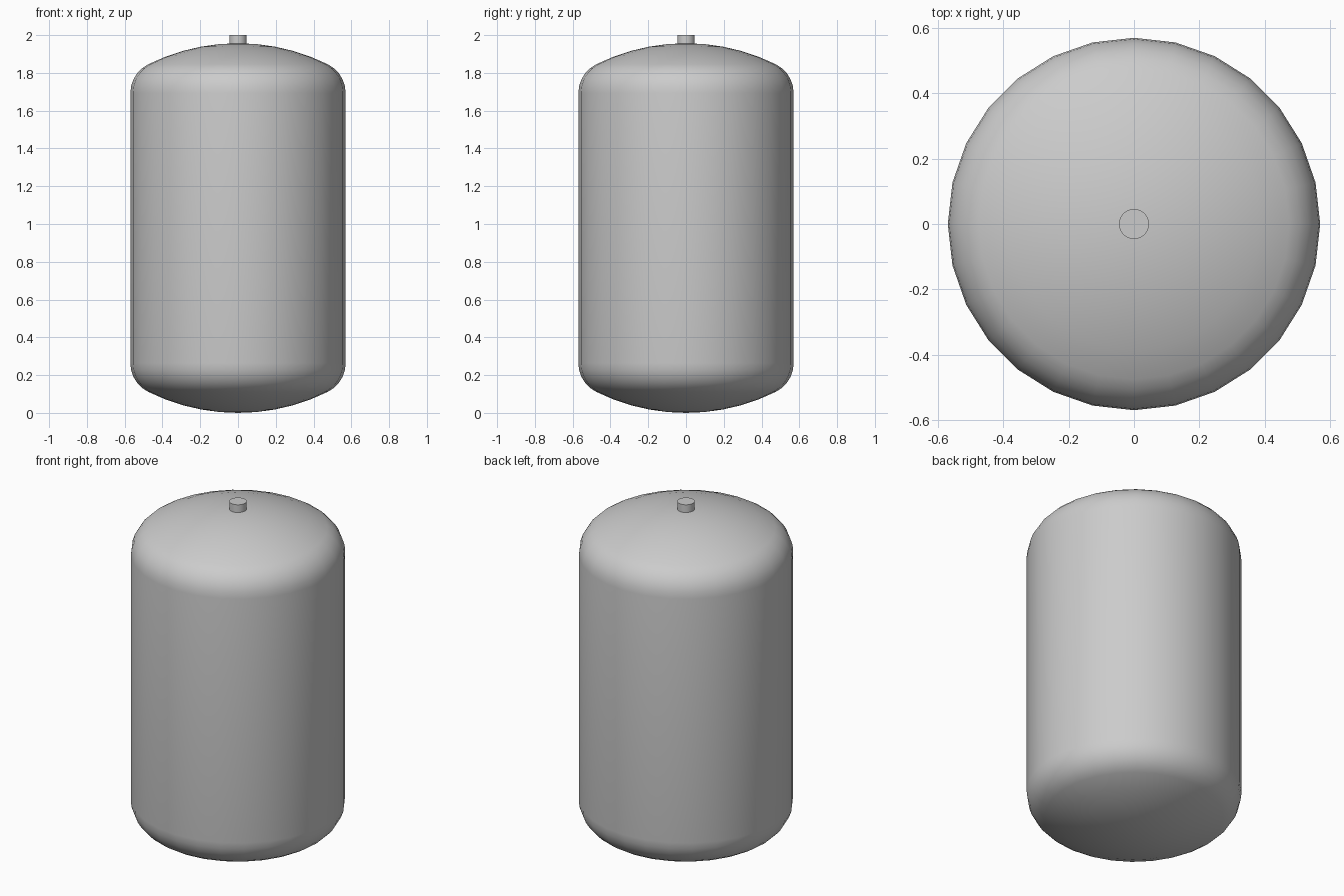
import bpy, bmesh, math

if "Cube" in bpy.data.objects:
    bpy.data.objects.remove(bpy.data.objects["Cube"])

SIDES = 28
RADIUS, CROWN, KNUCKLE = 0.57, 1.07, 0.17   # cylinder, dome and shoulder radii
TOP, MID = 1.957, 0.9785


def lathe(name, profile):
    """Revolve (radius, z) points around z; points on the axis become poles."""
    bm = bmesh.new()
    rings = []
    for r, z in profile:
        if r < 1e-6:
            rings.append([bm.verts.new((0, 0, z))] * SIDES)
        else:
            rings.append([bm.verts.new((r * math.cos(2 * math.pi * i / SIDES),
                                        r * math.sin(2 * math.pi * i / SIDES), z))
                          for i in range(SIDES)])
    for a, b in zip(rings, rings[1:]):
        for i in range(SIDES):
            j = (i + 1) % SIDES
            bm.faces.new(dict.fromkeys((a[i], a[j], b[j], b[i])))
    bmesh.ops.recalc_face_normals(bm, faces=bm.faces)
    mesh = bpy.data.meshes.new(name)
    bm.to_mesh(mesh)
    bm.free()
    obj = bpy.data.objects.new(name, mesh)
    bpy.context.collection.objects.link(obj)
    bpy.ops.object.select_all(action='DESELECT')
    obj.select_set(True)
    bpy.context.view_layer.objects.active = obj
    bpy.ops.object.shade_smooth_by_angle(angle=math.radians(35))
    return obj


# Upper half profile: shallow dome blending into a tight shoulder
blend = math.asin((RADIUS - KNUCKLE) / (CROWN - KNUCKLE))
dome_z = TOP - CROWN
shoulder_z = dome_z + (CROWN - KNUCKLE) * math.cos(blend)
upper = []
for i in range(6):
    a = blend * i / 5
    upper.append((CROWN * math.sin(a), dome_z + CROWN * math.cos(a)))
for i in range(1, 6):
    a = blend + (math.pi / 2 - blend) * i / 5
    upper.append((RADIUS - KNUCKLE + KNUCKLE * math.sin(a),
                  shoulder_z + KNUCKLE * math.cos(a)))

# Tank body: the upper half mirrored about its middle
lower = [(r, 2 * MID - z) for r, z in upper]
lathe("tank_body", lower + upper[::-1])

# Short outlet on the crown
lathe("top_outlet", [(0, 1.93), (0.046, 1.93), (0.046, 2.0), (0, 2.0)])
